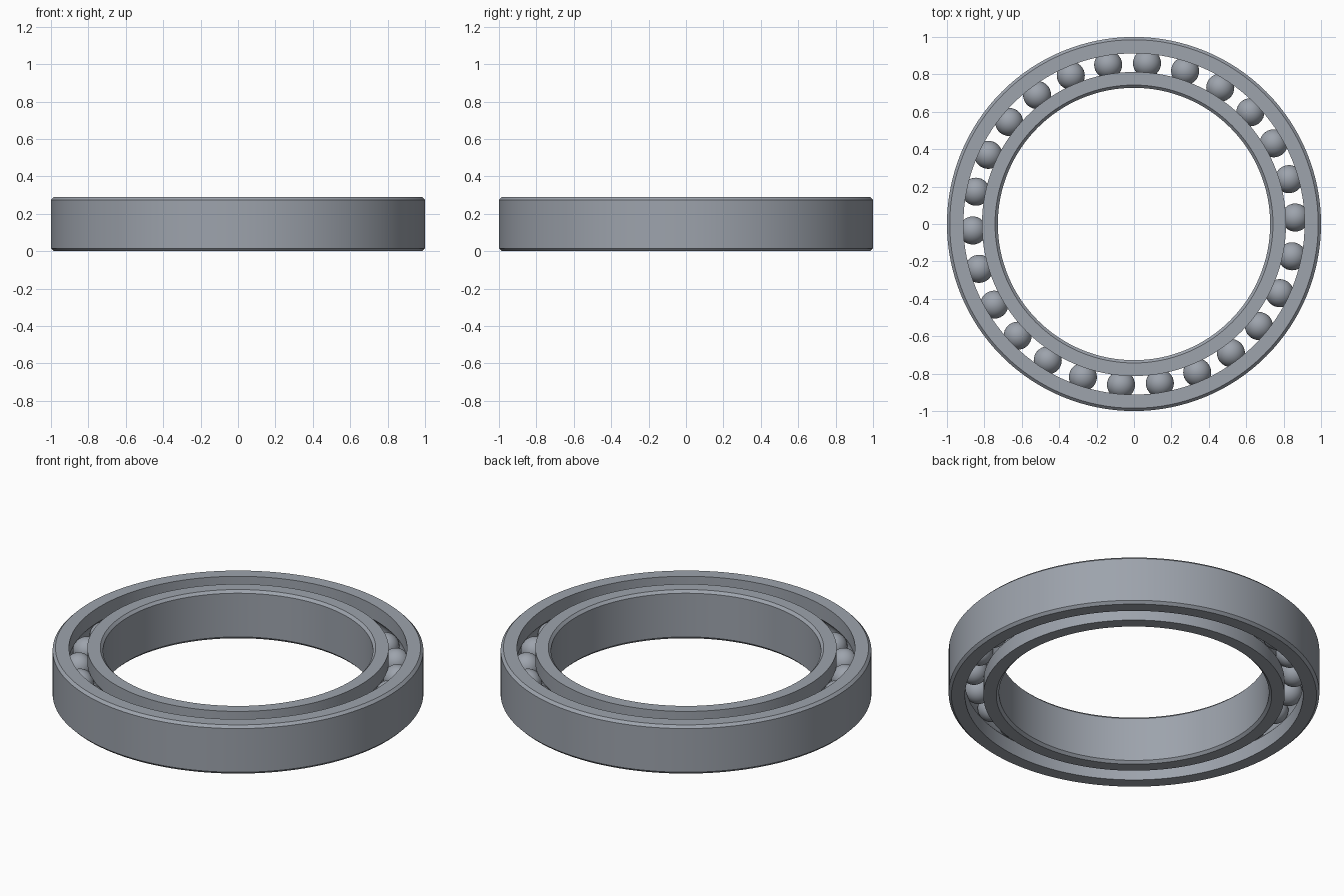
import bpy
import bmesh
from math import sin, cos, asin, radians, tau
from mathutils import Matrix, Vector

HEIGHT = 0.29
MID = HEIGHT / 2
CHAMFER = 0.015
BALL_COUNT = 26
BALL_RADIUS = 0.075
PITCH_RADIUS = 0.8625
GROOVE_RADIUS = 0.0765
SEGMENTS = 128

cube = bpy.data.objects.get("Cube")
if cube:
    bpy.data.objects.remove(cube, do_unlink=True)

# Steel material shared by all parts
steel = bpy.data.materials.new("slate_steel")
steel.use_nodes = True
colour = (0.337, 0.366, 0.413, 1)
steel.diffuse_color = colour
steel.node_tree.nodes["Principled BSDF"].inputs["Base Color"].default_value = colour


def finish(bm, name):
    bmesh.ops.recalc_face_normals(bm, faces=bm.faces)
    mesh = bpy.data.meshes.new(name)
    bm.to_mesh(mesh)
    bm.free()
    obj = bpy.data.objects.new(name, mesh)
    bpy.context.collection.objects.link(obj)
    mesh.materials.append(steel)
    bpy.ops.object.select_all(action="DESELECT")
    obj.select_set(True)
    bpy.context.view_layer.objects.active = obj
    bpy.ops.object.shade_smooth_by_angle(angle=radians(30))
    return obj


def race(name, plain, grooved):
    """Ring with a chamfered plain wall and a ball groove in the other wall."""
    side = 1 if plain > grooved else -1
    inset = plain - side * CHAMFER
    profile = [(grooved, 0), (inset, 0), (plain, CHAMFER),
               (plain, HEIGHT - CHAMFER), (inset, HEIGHT), (grooved, HEIGHT)]
    # Arc of the raceway, centred on the ball, from top to bottom
    reach = abs(grooved - PITCH_RADIUS)
    half = asin((1 - (reach / GROOVE_RADIUS) ** 2) ** 0.5)
    steps = 10
    for i in range(steps + 1):
        a = half - 2 * half * i / steps
        profile.append((PITCH_RADIUS + side * GROOVE_RADIUS * cos(a),
                        MID + GROOVE_RADIUS * sin(a)))
    bm = bmesh.new()
    verts = [bm.verts.new((r, 0, z)) for r, z in profile]
    edges = [bm.edges.new((v, verts[(i + 1) % len(verts)]))
             for i, v in enumerate(verts)]
    bmesh.ops.spin(bm, geom=verts + edges, cent=(0, 0, 0), axis=(0, 0, 1),
                   angle=tau, steps=SEGMENTS, use_merge=True)
    bmesh.ops.remove_doubles(bm, verts=bm.verts, dist=0.0001)
    return finish(bm, name)


# Outer and inner races
race("outer_race", 1.0, 0.912)
race("inner_race", 0.728, 0.813)

# Ring of balls
first = radians(2.3)
for i in range(BALL_COUNT):
    a = first + tau * i / BALL_COUNT
    bm = bmesh.new()
    bmesh.ops.create_uvsphere(bm, u_segments=32, v_segments=18, radius=BALL_RADIUS)
    ball = finish(bm, f"ball_{i + 1}")
    ball.location = Vector((PITCH_RADIUS * cos(a), PITCH_RADIUS * sin(a), MID))
